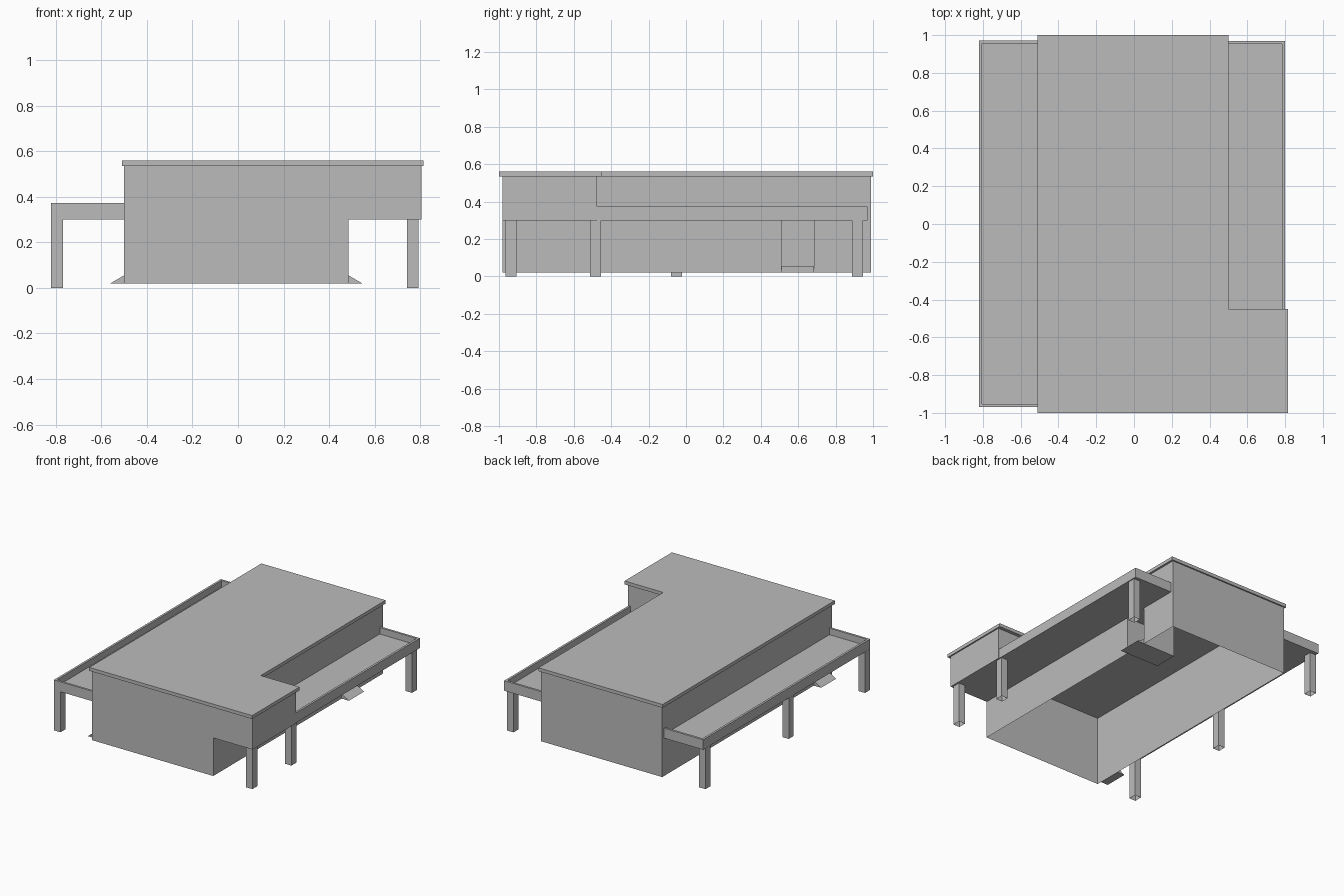
import bpy, bmesh
from mathutils import Vector

cube = bpy.data.objects.get("Cube")
if cube:
    bpy.data.objects.remove(cube, do_unlink=True)

grey = bpy.data.materials.new("plain grey")
grey.use_nodes = True
colour = (0.5, 0.5, 0.5, 1)
grey.diffuse_color = colour
grey.node_tree.nodes["Principled BSDF"].inputs["Base Color"].default_value = colour


def finish(name, bm):
    mesh = bpy.data.meshes.new(name)
    bm.to_mesh(mesh)
    bm.free()
    mesh.materials.append(grey)
    obj = bpy.data.objects.new(name, mesh)
    bpy.context.collection.objects.link(obj)
    return obj


def prism(name, outline, direction, open_start=False, open_end=False):
    """Extrude a flat outline along a direction, with optional open ends."""
    bm = bmesh.new()
    d = Vector(direction)
    start = [bm.verts.new(p) for p in outline]
    end = [bm.verts.new(Vector(p) + d) for p in outline]
    n = len(start)
    for i in range(n):
        j = (i + 1) % n
        bm.faces.new((start[i], start[j], end[j], end[i]))
    if not open_start:
        bm.faces.new(start[::-1])
    if not open_end:
        bm.faces.new(end)
    bmesh.ops.recalc_face_normals(bm, faces=bm.faces)
    return finish(name, bm)


def box(name, x0, x1, y0, y1, z0, z1, open_bottom=False):
    outline = [(x0, y0, z0), (x1, y0, z0), (x1, y1, z0), (x0, y1, z0)]
    return prism(name, outline, (0, 0, z1 - z0), open_bottom)


# Main levels and wall lines
LEFT, RIGHT, FRONT, BACK = -0.5, 0.485, -0.98, 0.99
BASE, SOFFIT, EAVE, TOP = 0.02, 0.3, 0.535, 0.56
DOOR0, DOOR1, DEPTH = 0.51, 0.685, 0.22
WING_X, WING_Y = 0.805, -0.475

# Hollow hall, open underneath, with a doorway in the +x wall
bm = bmesh.new()


def panel(points):
    bm.faces.new([bm.verts.new(p) for p in points])


panel([(RIGHT, y, z) for y, z in (
    (FRONT, BASE), (DOOR0, BASE), (DOOR0, SOFFIT), (DOOR1, SOFFIT),
    (DOOR1, BASE), (BACK, BASE), (BACK, EAVE), (FRONT, EAVE))])
panel([(LEFT, BACK, BASE), (LEFT, FRONT, BASE), (LEFT, FRONT, EAVE), (LEFT, BACK, EAVE)])
panel([(LEFT, FRONT, BASE), (RIGHT, FRONT, BASE), (RIGHT, FRONT, EAVE), (LEFT, FRONT, EAVE)])
panel([(RIGHT, BACK, BASE), (LEFT, BACK, BASE), (LEFT, BACK, EAVE), (RIGHT, BACK, EAVE)])
bmesh.ops.remove_doubles(bm, verts=bm.verts, dist=0.0001)
finish("hall_walls", bm)

# Door recess reaching into the hall, open to the outside
prism("door_recess", [(RIGHT, DOOR0, BASE), (RIGHT, DOOR1, BASE),
                      (RIGHT, DOOR1, SOFFIT), (RIGHT, DOOR0, SOFFIT)],
      (DEPTH - RIGHT, 0, 0), open_start=True)

# Sloped doorsteps
prism("recess_doorstep", [(DEPTH, DOOR0, BASE), (0.545, DOOR0, BASE),
                          (RIGHT, DOOR0, 0.055), (DEPTH, DOOR0, 0.055)],
      (0, DOOR1 - DOOR0, 0))
prism("side_doorstep", [(LEFT, -0.945, BASE), (-0.56, -0.945, BASE), (LEFT, -0.945, 0.055)],
      (0, 0.175, 0))

# Raised wing at the front corner
box("front_wing", RIGHT, WING_X, FRONT, WING_Y, SOFFIT, EAVE)

# L-shaped flat roof
prism("roof", [(x, y, EAVE) for x, y in (
    (-0.51, -1), (0.815, -1), (0.815, -0.45), (0.5, -0.45), (0.5, 1), (-0.51, 1))],
    (0, 0, TOP - EAVE))

# Side canopies: a slab with a raised rim
RIM, CANOPY_TOP, SLAB_TOP = 0.016, 0.373, 0.325


def canopy(name, wall, edge, y0, y1, front_rim):
    x0, x1 = sorted((wall, edge))
    box(name + "_slab", x0, x1, y0, y1, SOFFIT, SLAB_TOP)
    inner = edge + (RIM if edge < 0 else -RIM)
    e0, e1 = sorted((inner, edge))
    box(name + "_side_rim", e0, e1, y0, y1, SOFFIT, CANOPY_TOP)
    i0, i1 = sorted((wall, inner))
    box(name + "_back_rim", i0, i1, y1 - RIM, y1, SOFFIT, CANOPY_TOP)
    if front_rim:
        box(name + "_front_rim", i0, i1, y0, y0 + RIM, SOFFIT, CANOPY_TOP)


canopy("right_canopy", LEFT, -0.82, -0.968, 0.972, True)
canopy("left_canopy", RIGHT, 0.8, WING_Y, 0.97, False)

# Square posts, hollow at the foot
for side, x, rows in (("right", -0.795, (-0.935, -0.05, 0.917)),
                      ("left", 0.767, (-0.935, -0.483, 0.917))):
    for place, y in zip(("front", "middle", "back"), rows):
        box(f"{side}_{place}_post", x - 0.026, x + 0.026, y - 0.029, y + 0.029,
            0, SOFFIT, open_bottom=True)
